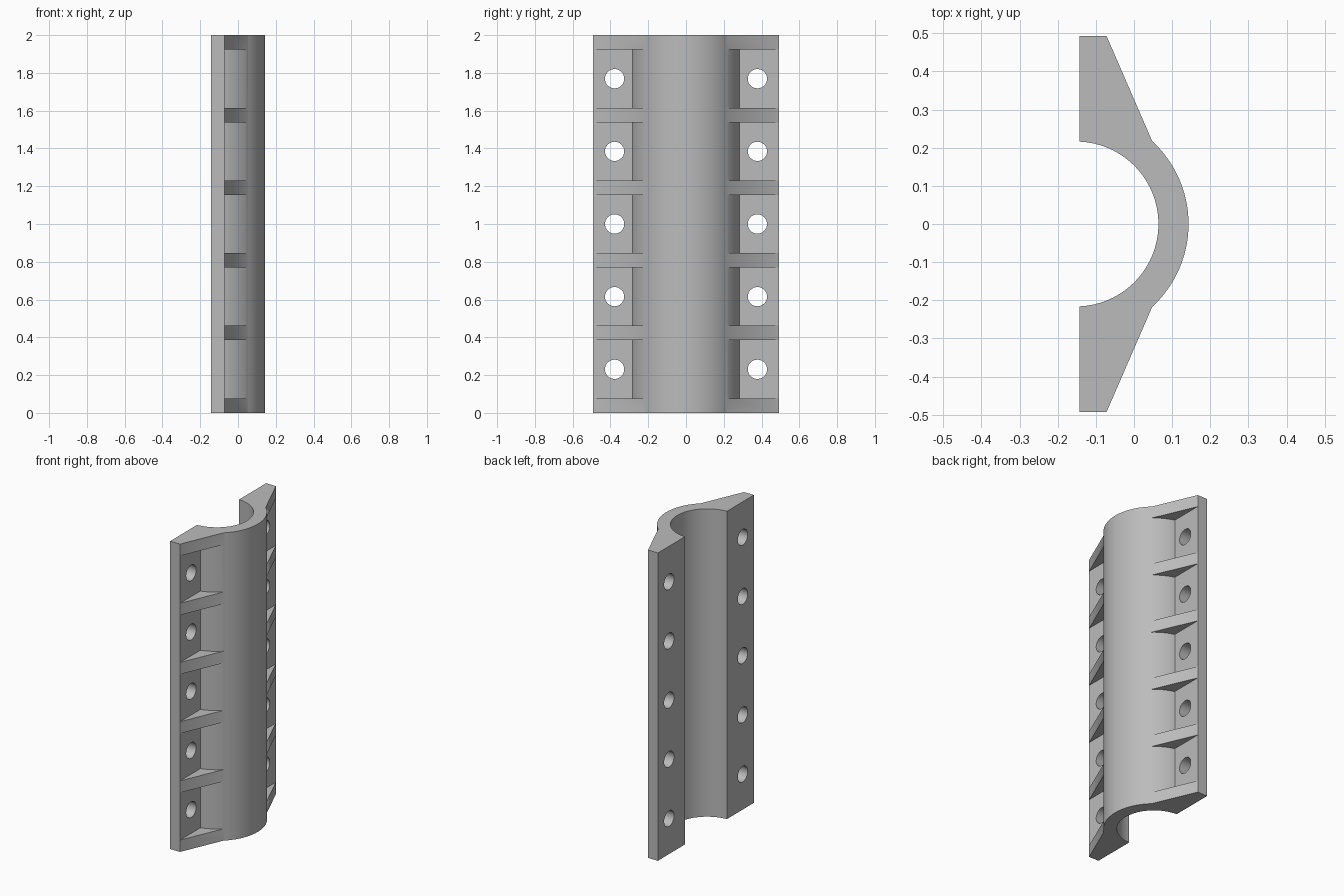
import bpy
import bmesh
from math import sin, cos, asin, acos, pi

cube = bpy.data.objects.get("Cube")
if cube:
    bpy.data.objects.remove(cube, do_unlink=True)

# Main dimensions
HEIGHT = 2.0
HALF_DEPTH, HALF_WIDTH = 0.143, 0.493
OUTER_R, INNER_R = 0.295, 0.216
AXIS_X = HALF_DEPTH - OUTER_R
FLANGE_X = -0.072
RIB_Y = 0.217
BAYS = 5
RIB = 0.077
PITCH = (HEIGHT - RIB) / BAYS
HOLE_Y, HOLE_R = 0.378, 0.051


def arc(radius, start, end, steps):
    """Points on a circle about the channel axis."""
    angles = [start + (end - start) * i / steps for i in range(steps + 1)]
    return [(AXIS_X + radius * cos(a), radius * sin(a)) for a in angles]


def prism(bm, profile, low, high):
    """Extrude an xy profile between two heights."""
    base = bm.faces.new([bm.verts.new((x, y, low)) for x, y in profile])
    grown = bmesh.ops.extrude_face_region(bm, geom=[base])["geom"]
    top = [v for v in grown if isinstance(v, bmesh.types.BMVert)]
    bmesh.ops.translate(bm, verts=top, vec=(0, 0, high - low))


def finish(bm, name):
    bmesh.ops.recalc_face_normals(bm, faces=bm.faces)
    mesh = bpy.data.meshes.new(name)
    bm.to_mesh(mesh)
    bm.free()
    obj = bpy.data.objects.new(name, mesh)
    bpy.context.collection.objects.link(obj)
    return obj


def cut(target, cutter):
    cutter.hide_render = True
    mod = target.modifiers.new("cut", 'BOOLEAN')
    mod.operation = 'DIFFERENCE'
    mod.solver = 'EXACT'
    mod.object = cutter
    bpy.context.view_layer.objects.active = target
    bpy.ops.object.modifier_apply(modifier=mod.name)
    bpy.data.objects.remove(cutter, do_unlink=True)


# Half-pipe clamp with tapered sides
shoulder = asin(RIB_Y / OUTER_R)
mouth = acos((-HALF_DEPTH - AXIS_X) / INNER_R)
profile = [(-HALF_DEPTH, -HALF_WIDTH), (FLANGE_X, -HALF_WIDTH)]
profile += arc(OUTER_R, -shoulder, shoulder, 40)
profile += [(FLANGE_X, HALF_WIDTH), (-HALF_DEPTH, HALF_WIDTH)]
profile += arc(INNER_R, mouth, -mouth, 64)
bm = bmesh.new()
prism(bm, profile, 0, HEIGHT)
clamp = finish(bm, "ribbed_clamp_half")

# Pockets between the ribs, following the round wall
wall_foot = acos((FLANGE_X - AXIS_X) / OUTER_R)
pocket = arc(OUTER_R, wall_foot, shoulder, 14)
pocket += [(0.1, 0.25), (0.1, 0.55), (FLANGE_X, 0.55)]
bm = bmesh.new()
for side in (-1, 1):
    for i in range(BAYS):
        prism(bm, [(x, side * y) for x, y in pocket], i * PITCH + RIB, (i + 1) * PITCH)
cut(clamp, finish(bm, "pocket_cutter"))

# Bolt holes through the flanges
bm = bmesh.new()
for side in (-1, 1):
    for i in range(BAYS):
        z = (i + 0.5) * PITCH + RIB / 2
        ring = [bm.verts.new((-0.2, side * HOLE_Y + HOLE_R * cos(a), z + HOLE_R * sin(a)))
                for a in (2 * pi * k / 32 for k in range(32))]
        grown = bmesh.ops.extrude_face_region(bm, geom=[bm.faces.new(ring)])["geom"]
        end = [v for v in grown if isinstance(v, bmesh.types.BMVert)]
        bmesh.ops.translate(bm, verts=end, vec=(0.18, 0, 0))
cut(clamp, finish(bm, "bolt_hole_cutter"))

# Plain grey metal
grey = bpy.data.materials.new("plain_grey")
grey.use_nodes = True
colour = (0.5, 0.5, 0.5, 1)
grey.diffuse_color = colour
grey.node_tree.nodes["Principled BSDF"].inputs["Base Color"].default_value = colour
clamp.data.materials.clear()
clamp.data.materials.append(grey)

# Smooth curves with crisp edges
bpy.ops.object.select_all(action='DESELECT')
clamp.select_set(True)
bpy.context.view_layer.objects.active = clamp
bpy.ops.object.shade_smooth_by_angle(angle=0.4)
